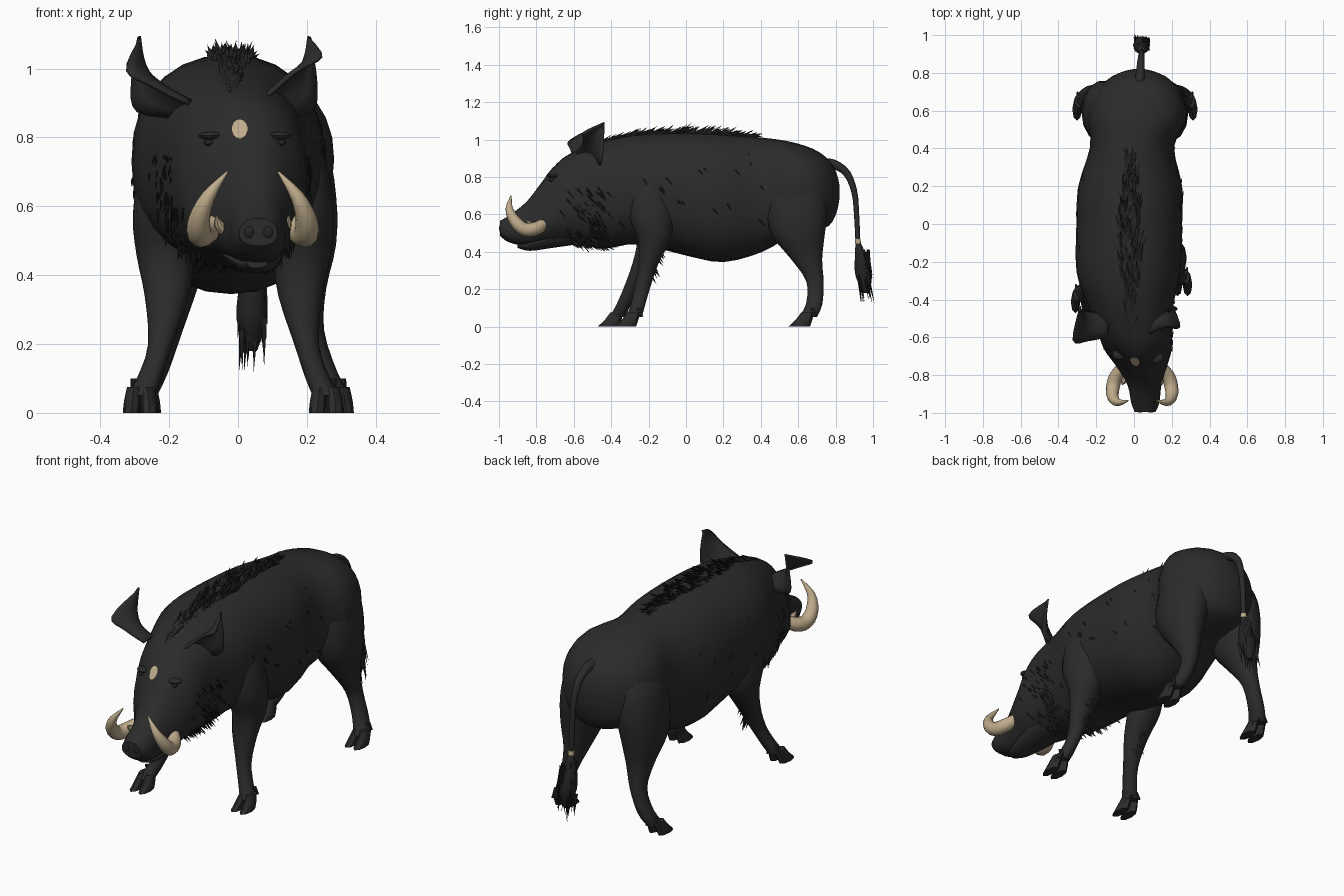
import bpy, bmesh, math, random
from mathutils import Vector
from mathutils.bvhtree import BVHTree

random.seed(4)
if "Cube" in bpy.data.objects:
    bpy.data.objects.remove(bpy.data.objects["Cube"], do_unlink=True)


def material(name, r, g, b):
    m = bpy.data.materials.new(name)
    m.use_nodes = True
    m.diffuse_color = (r, g, b, 1)
    bsdf = m.node_tree.nodes["Principled BSDF"]
    bsdf.inputs["Base Color"].default_value = (r, g, b, 1)
    bsdf.inputs["Roughness"].default_value = 0.9
    return m


FUR = material("black fur", .024, .024, .024)
BRISTLE = material("dark bristle", .017, .017, .017)
IVORY = material("ivory", .52, .41, .26)
X, Y, Z = Vector((1, 0, 0)), Vector((0, 1, 0)), Vector((0, 0, 1))


def finish(name, bm, mat, angle=40):
    bmesh.ops.recalc_face_normals(bm, faces=bm.faces)
    me = bpy.data.meshes.new(name)
    bm.to_mesh(me)
    me.materials.append(mat)
    for p in me.polygons:
        p.use_smooth = True
    me.set_sharp_from_angle(angle=math.radians(angle))
    ob = bpy.data.objects.new(name, me)
    bpy.context.scene.collection.objects.link(ob)
    return ob


def spline(rows, steps):
    """Catmull-Rom interpolation of rows of numbers."""
    out = []
    for i in range(len(rows) - 1):
        a, b = rows[max(i - 1, 0)], rows[i]
        c, d = rows[i + 1], rows[min(i + 2, len(rows) - 1)]
        for k in range(steps):
            t = k / steps
            out.append([q + t / 2 * (r - p + t * (2 * p - 5 * q + 4 * r - s + t * (3 * (q - r) + s - p)))
                        for p, q, r, s in zip(a, b, c, d)])
    return out + [list(rows[-1])]


def loft(rows, u=None, v=None, sides=16, steps=3, power=1.0, bm=None):
    """Skin of rings (x, y, z, radius_u, radius_v); rings follow the path if no axes are given."""
    bm = bm or bmesh.new()
    rows = spline(rows, steps)
    pts = [Vector(r[:3]) for r in rows]
    rings = []
    for i, r in enumerate(rows):
        if u:
            a, b = u, v
        else:
            t = (pts[min(i + 1, len(pts) - 1)] - pts[max(i - 1, 0)]).normalized()
            a = t.cross(X).normalized()
            b = t.cross(a)
        ring = []
        for k in range(sides):
            ang = math.tau * k / sides
            c, s = math.cos(ang), math.sin(ang)
            c, s = (math.copysign(abs(w) ** power, w) for w in (c, s))
            ring.append(bm.verts.new(pts[i] + a * c * max(r[3], .002) + b * s * max(r[4], .002)))
        rings.append(ring)
    for p, q in zip(rings, rings[1:]):
        for k in range(sides):
            n = (k + 1) % sides
            bm.faces.new((p[k], p[n], q[n], q[k]))
    bm.faces.new(rings[0])
    bm.faces.new(rings[-1])
    return bm


def blob(name, loc, scale, mat=FUR):
    bm = bmesh.new()
    bmesh.ops.create_uvsphere(bm, u_segments=12, v_segments=8, radius=1)
    for w in bm.verts:
        w.co = Vector(loc) + Vector(c * s for c, s in zip(w.co, scale))
    return finish(name, bm, mat)


def tuft(bm, root, direction, length, width):
    """One thin three-sided hair clump."""
    d = Vector(direction).normalized()
    a = d.orthogonal().normalized()
    b = d.cross(a)
    base = [bm.verts.new(root + (a * math.cos(t) + b * math.sin(t)) * width) for t in (0, 2.1, 4.2)]
    tip = bm.verts.new(root + d * length)
    for k in range(3):
        bm.faces.new((base[k], base[(k + 1) % 3], tip))


def jitter(r):
    return Vector(random.uniform(-r, r) for _ in range(3))


# Body and head: stations of y, centre x, top, bottom, half width
stations = [(-.995, .06, .565, .485, .06), (-.945, .06, .595, .45, .078), (-.85, .055, .67, .43, .09),
            (-.75, .04, .8, .44, .135), (-.66, .02, .9, .44, .18), (-.55, 0, .955, .43, .2),
            (-.42, -.02, 1, .42, .23), (-.25, -.03, 1.03, .44, .275), (0, -.025, 1.04, .38, .28),
            (.2, -.02, 1.03, .345, .275), (.41, -.01, 1.01, .4, .222), (.55, .018, .99, .48, .26),
            (.68, .022, .95, .51, .235), (.765, .025, .89, .54, .165), (.805, .025, .82, .61, .09),
            (.82, .025, .76, .68, .03)]
body_bm = loft([(x, y, (t + b) / 2, w, (t - b) / 2) for y, x, t, b, w in stations],
               X, Z, sides=28, steps=3, power=.88)
# Muzzle narrows towards its bridge
for w in body_bm.verts:
    ahead = min(1, max(0, -.58 - w.co.y) / .15)
    above = (w.co.z - .54 - .55 * (w.co.y + .85)) / .2
    w.co.x = .045 + (w.co.x - .045) * (1 - .25 * ahead * max(-.3, min(1, above)))
bmesh.ops.recalc_face_normals(body_bm, faces=body_bm.faces)
skin = BVHTree.FromBMesh(body_bm)
finish("body", body_bm, FUR)

# Lower jaw, nostrils, eyes and brows
jaw = [(.055, -.9, .435, .03, .015), (.055, -.835, .435, .06, .03), (.04, -.72, .465, .09, .045), (.02, -.58, .5, .1, .06)]
finish("lower_jaw", loft(jaw, X, Z), FUR)
for side in (-1, 1):
    blob("nostril", (.06 + side * .028, -.993, .525), (.015, .006, .018), BRISTLE)
    for name, dx, z, scale, mat in (("eye", .105, .785, (.014, .016, .01), BRISTLE),
                                    ("brow", .1, .805, (.035, .03, .012), FUR)):
        hit = skin.ray_cast(Vector((.02 + side * dx, -1.2, z)), Y)
        blob(name, hit[0], scale, mat)

# Forehead spot laid on the skin
spot = bmesh.new()
bmesh.ops.create_circle(spot, cap_ends=True, segments=14, radius=.026)
for w in spot.verts:
    hit = skin.ray_cast(Vector((.005 + w.co.x * .92, -1.2, .825 + w.co.y * 1.1)), Y)
    w.co = hit[0] - Y * .005
finish("forehead_spot", spot, IVORY)

# Tusks
for side in (-1, 1):
    path = [(.09, -.75, .56, .028), (.135, -.80, .525, .036), (.155, -.865, .52, .036),
            (.155, -.915, .565, .031), (.128, -.945, .63, .02), (.074, -.935, .7, .003)]
    finish("upper_tusk", loft([(.043 + side * x, y, z, r, r) for x, y, z, r in path], sides=12), IVORY)
    path = [(.085, -.82, .53, .016), (.1, -.835, .55, .014), (.105, -.85, .57, .003)]
    finish("tusk_stub", loft([(.043 + side * x, y, z, r, r) for x, y, z, r in path], sides=8), IVORY)

# Ears: cupped leaves opening outward, from a front edge, a hollow and a rear edge
for side in (-1, 1):
    fy, fz = -.585 + side * .035, 1.02 + side * .02
    tip = (.242, -.435, 1.095)
    edges = [spline(e, 4) for e in (
        [(.1, -.6, .9), (.2, fy, fz - .05), (.28, fy, fz), tip],
        [(.08, -.52, .93), (.13, -.5, .98), (.18, -.47, 1.04), tip],
        [(.12, -.47, .86), (.25, -.45, .875), (.265, -.44, .965), tip])]
    bm = bmesh.new()
    grid = []
    for rim in zip(*edges):
        a, b, c = (Vector((-.04 + side * p[0], p[1], p[2])) for p in rim)
        row = []
        for k in range(7):
            t = k / 6
            row.append(bm.verts.new(a * (1 - t) ** 2 + b * 2 * t * (1 - t) + c * t * t))
        grid.append(row)
    for p, q in zip(grid, grid[1:]):
        for k in range(6):
            bm.faces.new((p[k], p[k + 1], q[k + 1], q[k]))
    bmesh.ops.remove_doubles(bm, verts=bm.verts, dist=.0005)
    ear = finish("ear", bm, FUR)
    ear.modifiers.new("thickness", "SOLIDIFY").thickness = .01

# Legs with cloven hooves: rows of x, y, z, half width, half depth
front = [(.14, -.22, .88, .05, .06), (.18, -.2, .74, .085, .105), (.198, -.185, .58, .094, .118), (.198, -.17, .46, .084, .088),
         (.194, -.2, .34, .064, .055), (.212, -.235, .2, .036, .042), (.245, -.262, .1, .036, .04), (.27, -.28, .05, .04, .045)]
hind = [(.11, .6, .9, .04, .06), (.15, .6, .77, .1, .14), (.165, .595, .63, .115, .165), (.18, .6, .49, .1, .145),
        (.187, .645, .36, .064, .085), (.205, .69, .24, .04, .047), (.245, .685, .12, .038, .045), (.28, .65, .05, .04, .05)]
for side in (-1, 1):
    for name, rows, centre in (("front", front, -.013), ("hind", hind, .005)):
        lean = .1 if name == "front" and side < 0 else 0
        leg = [(centre + side * x, y - lean * max(0, .5 - z) * 2, z, a, b) for x, y, z, a, b in rows]
        finish(name + "_leg", loft(leg, X, Y, sides=14, power=.95), FUR)
        fx, fy = leg[-1][:2]
        bm = bmesh.new()
        for toe in (-.024, .024):
            loft([(fx + toe * .8, fy, .075, .02, .035), (fx + toe, fy - .02, .035, .024, .045),
                  (fx + toe * 1.1, fy - .045, 0, .025, .058)], X, Y, sides=8, steps=2, bm=bm)
            loft([(fx + toe * .8, fy + .025, .1, .01, .012), (fx + toe, fy + .045, .055, .006, .008)],
                 X, Y, sides=6, steps=1, bm=bm)
        finish(name + "_hoof", bm, FUR)

# Tail with a pale band and a brush
tail = [(.03, .73, .87, .03), (.033, .79, .868, .025), (.037, .86, .82, .02), (.04, .9, .72, .016),
        (.04, .912, .6, .014), (.04, .92, .43, .013)]
finish("tail", loft([(x, y, z, r, r) for x, y, z, r in tail], sides=10), FUR)
band = [(.04, .918, .468, .016, .016), (.04, .92, .445, .016, .016)]
finish("tail_band", loft(band, X, Y, sides=10, steps=1), IVORY)
brush = [(.04, .92, .45, .014, .014), (.04, .935, .37, .036, .034), (.04, .95, .27, .044, .046), (.04, .965, .18, .015, .015)]
bm = loft(brush, X, Y, sides=10)
for i in range(60):
    root = Vector((.04, .945, random.uniform(.23, .42))) + Vector((random.uniform(-.035, .035), random.uniform(-.03, .03), 0))
    tuft(bm, root, Vector((0, .17, -1)) + jitter(.1), random.uniform(.09, .15), .01)
finish("tail_brush", bm, BRISTLE)

# Mane along the spine
bm = bmesh.new()
for i in range(330):
    t = random.random()
    y = -.6 + t * .95
    spread = .015 + .045 * math.sin(math.pi * t)
    hit = skin.ray_cast(Vector((-.02 + random.uniform(-spread, spread), y, 2)), -Z)
    lift = .1 + .35 * math.sin(math.pi * t)
    tuft(bm, hit[0] - Z * .004, Vector((0, 1, lift)) + jitter(.35), random.uniform(.045, .09), .01)
finish("mane", bm, BRISTLE)

# Cheek ruff and a few coat clumps, rooted on the skin
bm = bmesh.new()
for i in range(195):
    if i < 170:
        y, z, length = random.gauss(-.52, .05), random.uniform(.44, .75), .06
    else:
        y, z, length = random.uniform(-.3, .4), random.uniform(.55, .95), .05
    side = random.choice((-1, 1))
    hit = skin.ray_cast(Vector((side, y, z)), -X * side)
    if hit[0]:
        tuft(bm, hit[0], Vector((side * .1, .6, -.7)) + jitter(.12), random.uniform(.6, 1.1) * length, .007)
for i in range(40):
    hit = skin.ray_cast(Vector((random.uniform(-.1, .1), random.uniform(-.62, -.4), 0)), Z)
    tuft(bm, hit[0] + Z * .01, Vector((0, .8, -.5)) + jitter(.25), .05, .009)
# Elbow hair behind the front legs
for side in (-1, 1):
    for i in range(10):
        z = random.uniform(.26, .42)
        root = Vector((-.013 + side * random.uniform(.18, .21), -.2 + .3 * (z - .26) - (.03 if side < 0 else 0), z))
        tuft(bm, root, Vector((0, .5, -.8)) + jitter(.15), .07, .01)
finish("coat_tufts", bm, FUR)
